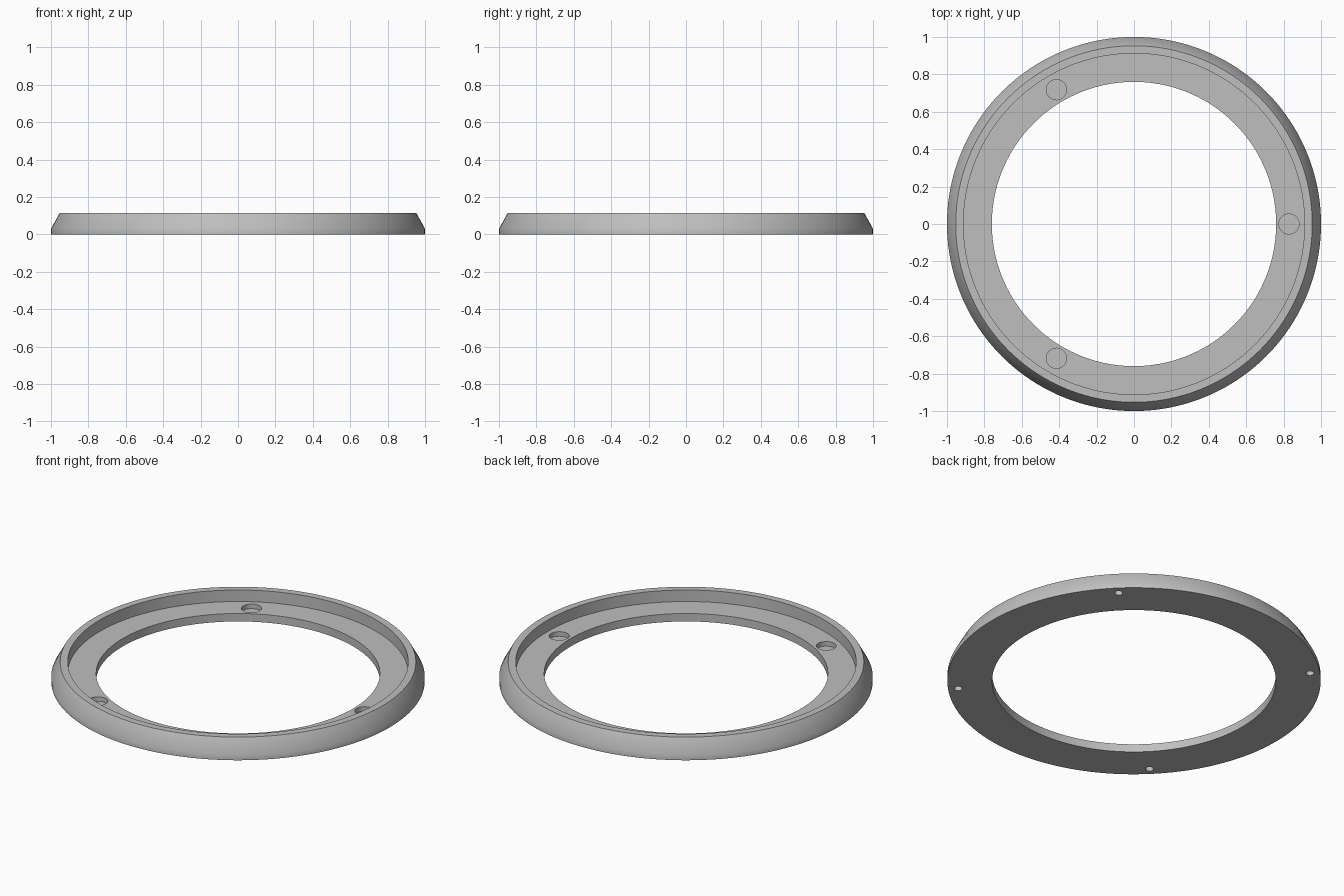
import bpy
import bmesh
from math import cos, sin, radians, tau
from mathutils import Matrix

cube = bpy.data.objects.get("Cube")
if cube:
    bpy.data.objects.remove(cube, do_unlink=True)

grey = bpy.data.materials.new("plain grey")
grey.use_nodes = True
grey.diffuse_color = (0.52, 0.52, 0.52, 1)
grey.node_tree.nodes["Principled BSDF"].inputs["Base Color"].default_value = grey.diffuse_color


def add_object(name, bm):
    bmesh.ops.recalc_face_normals(bm, faces=bm.faces)
    mesh = bpy.data.meshes.new(name)
    bm.to_mesh(mesh)
    bm.free()
    obj = bpy.data.objects.new(name, mesh)
    bpy.context.collection.objects.link(obj)
    return obj


def lathe(name, profile, steps=160):
    """Closed (radius, height) outline revolved about the z axis."""
    bm = bmesh.new()
    rings = [[bm.verts.new((r * cos(tau * i / steps), r * sin(tau * i / steps), z))
              for r, z in profile] for i in range(steps)]
    n = len(profile)
    for i in range(steps):
        a, b = rings[i], rings[(i + 1) % steps]
        for j in range(n):
            k = (j + 1) % n
            bm.faces.new((a[j], b[j], b[k], a[k]))
    return add_object(name, bm)


def hole_cutter(name, radius, distance, angles, bottom, top):
    """Upright cylinders spread around the ring."""
    bm = bmesh.new()
    for angle in angles:
        a = radians(angle)
        spot = Matrix.Translation((distance * cos(a), distance * sin(a), (bottom + top) / 2))
        bmesh.ops.create_cone(bm, cap_ends=True, segments=32, radius1=radius,
                              radius2=radius, depth=top - bottom, matrix=spot)
    obj = add_object(name, bm)
    obj.hide_render = True
    return obj


# Ring with an inner shelf, a raised lip and a sloped outer side
ring = lathe("stepped_ring", [(0.76, 0), (1, 0), (1, 0.03), (0.953, 0.115),
                              (0.912, 0.115), (0.912, 0.047), (0.76, 0.047)])
ring.data.materials.append(grey)

# Three round pockets in the shelf, four pin holes in the underside
cutters = [
    hole_cutter("pocket_cutter", 0.054, 0.829, (0, 120, 240), 0.02, 0.1),
    hole_cutter("pin_hole_cutter", 0.022, 0.946, (45, 135, 225, 315), -0.05, 0.05),
]

bpy.ops.object.select_all(action="DESELECT")
bpy.context.view_layer.objects.active = ring
ring.select_set(True)
for cutter in cutters:
    mod = ring.modifiers.new(cutter.name, "BOOLEAN")
    mod.operation = "DIFFERENCE"
    mod.solver = "EXACT"
    mod.object = cutter
    bpy.ops.object.modifier_apply(modifier=mod.name)
    bpy.data.objects.remove(cutter, do_unlink=True)

bpy.ops.object.shade_smooth_by_angle(angle=radians(32))
